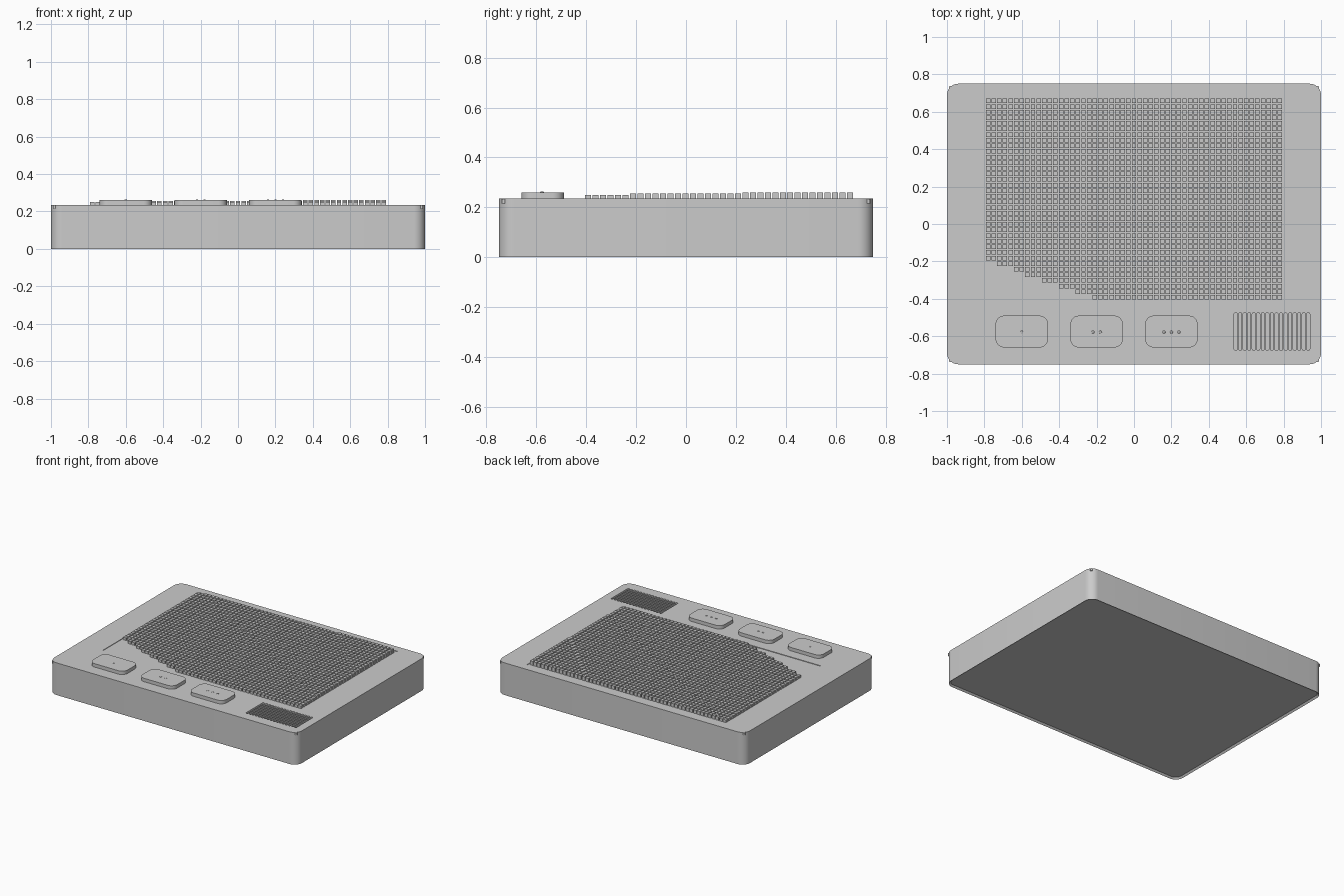
import bpy, bmesh, math
from mathutils import Matrix

if "Cube" in bpy.data.objects:
    bpy.data.objects.remove(bpy.data.objects["Cube"])

TOP = 0.235

grey = bpy.data.materials.new("neutral_grey")
grey.diffuse_color = (0.6, 0.6, 0.6, 1)
grey.use_nodes = True
grey.node_tree.nodes["Principled BSDF"].inputs["Base Color"].default_value = grey.diffuse_color


def finish(name, bm, smooth=True):
    bmesh.ops.recalc_face_normals(bm, faces=bm.faces)
    me = bpy.data.meshes.new(name)
    bm.to_mesh(me)
    bm.free()
    me.materials.append(grey)
    ob = bpy.data.objects.new(name, me)
    bpy.context.collection.objects.link(ob)
    bpy.ops.object.select_all(action='DESELECT')
    bpy.context.view_layer.objects.active = ob
    ob.select_set(True)
    if smooth:
        bpy.ops.object.shade_smooth_by_angle(angle=math.radians(35))
    return ob


def rounded_prism(bm, cx, cy, w, d, r, z0, z1, seg=8):
    """Rounded rectangle extruded from z0 to z1; returns the bottom face."""
    pts = []
    for i, (sx, sy) in enumerate([(1, 1), (-1, 1), (-1, -1), (1, -1)]):
        for k in range(seg + 1):
            a = math.pi / 2 * (i + k / seg)
            pts.append((cx + sx * (w / 2 - r) + r * math.cos(a),
                        cy + sy * (d / 2 - r) + r * math.sin(a)))
    low = [bm.verts.new((x, y, z0)) for x, y in pts]
    high = [bm.verts.new((x, y, z1)) for x, y in pts]
    n = len(pts)
    for i in range(n):
        j = (i + 1) % n
        bm.faces.new((low[i], low[j], high[j], high[i]))
    bm.faces.new(high)
    return bm.faces.new(low[::-1])


def box(bm, cx, cy, w, d, z0, z1):
    m = Matrix.Translation((cx, cy, (z0 + z1) / 2)) @ Matrix.Diagonal((w, d, z1 - z0, 1))
    bmesh.ops.create_cube(bm, size=1, matrix=m)


# Housing with a shallow recessed underside
bm = bmesh.new()
base = rounded_prism(bm, 0, 0, 2.0, 1.5, 0.06, 0, TOP)
bmesh.ops.recalc_face_normals(bm, faces=bm.faces)
bmesh.ops.inset_region(bm, faces=[base], thickness=0.012)
bmesh.ops.translate(bm, verts=base.verts[:], vec=(0, 0, 0.012))
housing = finish("housing", bm, smooth=False)

# Cutter for the display pocket and the speaker slots
bm = bmesh.new()
box(bm, 0, 0.14, 1.604, 1.104, TOP - 0.004, TOP + 0.05)
for i in range(17):
    rounded_prism(bm, 0.543 + i * 0.0243, -0.575, 0.016, 0.2, 0.006,
                  TOP - 0.02, TOP + 0.05, 3)
cutter = finish("slot_cutter", bm, smooth=False)
cutter.hide_render = True

bpy.context.view_layer.objects.active = housing
cutter.select_set(False)
housing.select_set(True)
mod = housing.modifiers.new("openings", 'BOOLEAN')
mod.operation = 'DIFFERENCE'
mod.solver = 'EXACT'
mod.object = cutter
bpy.ops.object.modifier_apply(modifier=mod.name)
bpy.data.objects.remove(cutter)
bpy.ops.object.shade_smooth_by_angle(angle=math.radians(35))

# Display pins, raised in steps away from the front left corner
bm = bmesh.new()
for i in range(53):
    for j in range(36):
        x, y = -0.78 + i * 0.03, -0.392 + j * 0.03
        if y + 0.35 * x < -0.472:
            continue
        h = 0.25
        if y + 0.58 * x > 0.235:
            h = 0.256
        if y + x > 1.0:
            h = 0.26
        box(bm, x, y, 0.024, 0.024, TOP - 0.004, h)
finish("display_pins", bm, smooth=False)

# Three buttons marked with one, two and three raised dots
for n, cx in enumerate((-0.6, -0.2, 0.2), 1):
    bm = bmesh.new()
    rounded_prism(bm, cx, -0.575, 0.28, 0.17, 0.045, TOP, 0.26)
    finish(f"button_{n}", bm)
    bm = bmesh.new()
    for k in range(n):
        m = Matrix.Translation((cx + (k - (n - 1) / 2) * 0.04, -0.578, 0.26))
        bmesh.ops.create_uvsphere(bm, u_segments=12, v_segments=6, radius=0.008,
                                  matrix=m @ Matrix.Diagonal((1, 1, 0.5, 1)))
    finish(f"button_dots_{n}", bm)

# Small studs at the four top corners
bm = bmesh.new()
for sx in (-1, 1):
    for sy in (-1, 1):
        bmesh.ops.create_cone(bm, cap_ends=True, segments=12, radius1=0.008, radius2=0.008,
                              depth=0.018,
                              matrix=Matrix.Translation((sx * 0.981, sy * 0.731, TOP - 0.01)))
finish("corner_studs", bm)
